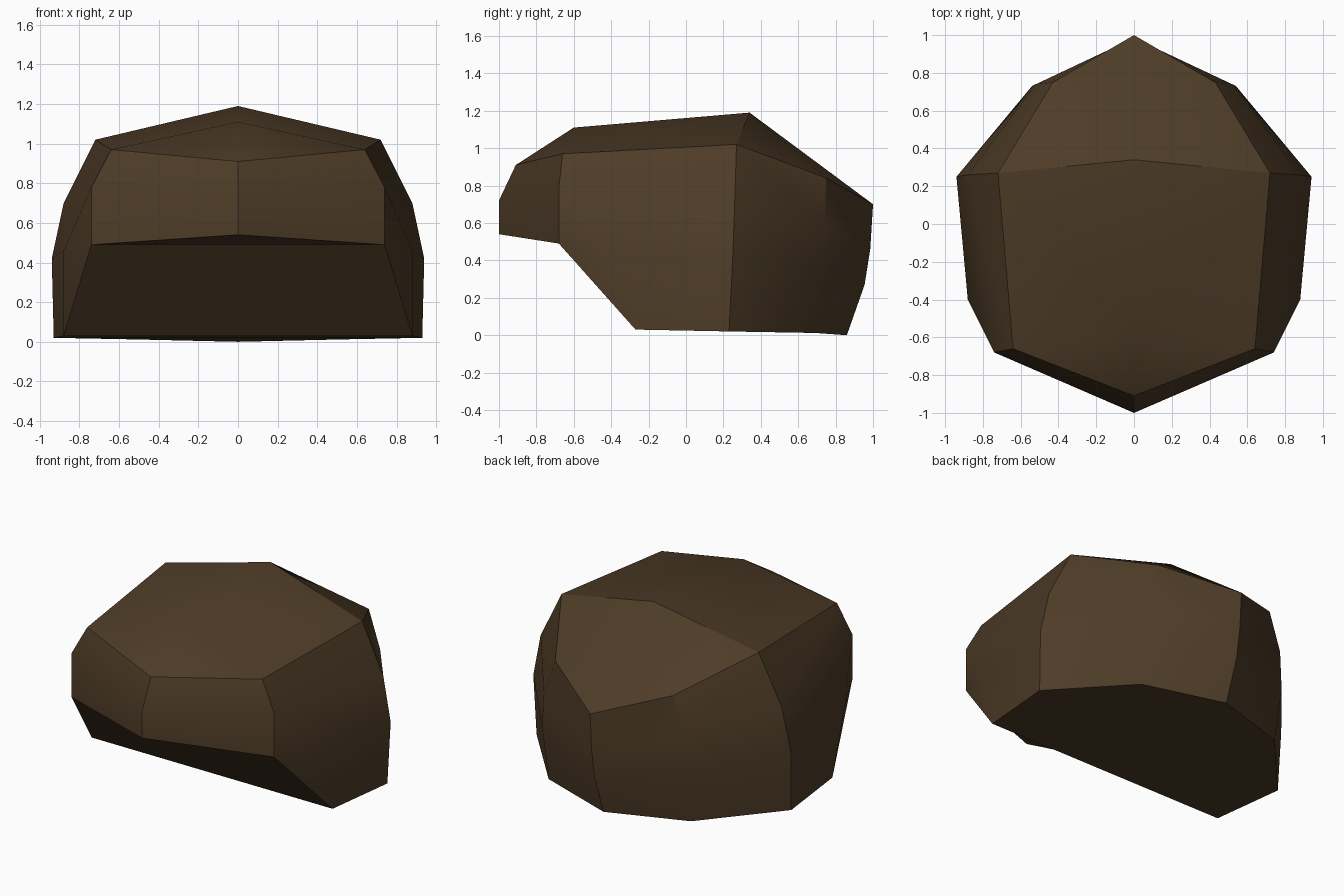
import bpy, bmesh

if "Cube" in bpy.data.objects:
    bpy.data.objects.remove(bpy.data.objects["Cube"])

# Half cross-rings, top to bottom. Columns run front centre, front corner,
# front side, widest side, back corner, back centre. Repeated points collapse.
front_top, peak = (0, -.60, 1.11), (0, .34, 1.19)
crown_corner, brow_corner = (.64, -.66, .97), (.74, -.68, .78)
lip_corner, side_front, hem_corner = (.74, -.68, .49), (.88, -.40, .46), (.88, -.27, .03)
mid_back = [(.94, .25, .42), (.54, .73, .36), (0, .955, .27)]

ridge = [front_top] * 3 + [peak] * 3
crown = [(0, -.91, .91), crown_corner, crown_corner, (.72, .27, 1.02), (.43, .75, .84), (0, 1, .70)]
brow = [(0, -1, .72), brow_corner, brow_corner, (.88, .26, .70), (.52, .74, .60), (0, .985, .46)]
mid = [(0, -1, .54), lip_corner, side_front] + mid_back
lip = [(0, -.68, .49), lip_corner, side_front] + mid_back
hem = [(0, -.27, .03), hem_corner, hem_corner, (.93, .23, .02), (.52, .69, .012), (0, .86, 0)]
keel = [(0, y, z) for x, y, z in hem]
rings = [ridge, crown, brow, mid, lip, hem, keel]

# Skin the half shell between neighbouring rings
bm = bmesh.new()
verts = {}


def vert(p):
    if p not in verts:
        verts[p] = bm.verts.new(p)
    return verts[p]


for upper, lower in zip(rings, rings[1:]):
    for i in range(len(upper) - 1):
        corners = [upper[i], lower[i], lower[i + 1], upper[i + 1]]
        corners = list(dict.fromkeys(corners))
        if len(corners) >= 3 and any(c[0] for c in corners):
            bm.faces.new([vert(c) for c in corners])

# Mirror to the other side and weld the centre seam
bmesh.ops.mirror(bm, geom=bm.verts[:] + bm.edges[:] + bm.faces[:], axis='X', merge_dist=.001)
bmesh.ops.remove_doubles(bm, verts=bm.verts[:], dist=.001)
bmesh.ops.recalc_face_normals(bm, faces=bm.faces[:])

mesh = bpy.data.meshes.new("hair_cap")
bm.to_mesh(mesh)
bm.free()
hair = bpy.data.objects.new("hair_cap", mesh)
bpy.context.collection.objects.link(hair)

# One dark brown colour, soft shading with sharp main creases
brown = bpy.data.materials.new("dark_brown")
brown.diffuse_color = (.075, .044, .020, 1)
brown.use_nodes = True
brown.node_tree.nodes["Principled BSDF"].inputs["Base Color"].default_value = brown.diffuse_color
mesh.materials.append(brown)
bpy.context.view_layer.objects.active = hair
hair.select_set(True)
bpy.ops.object.shade_smooth_by_angle(angle=.5)
